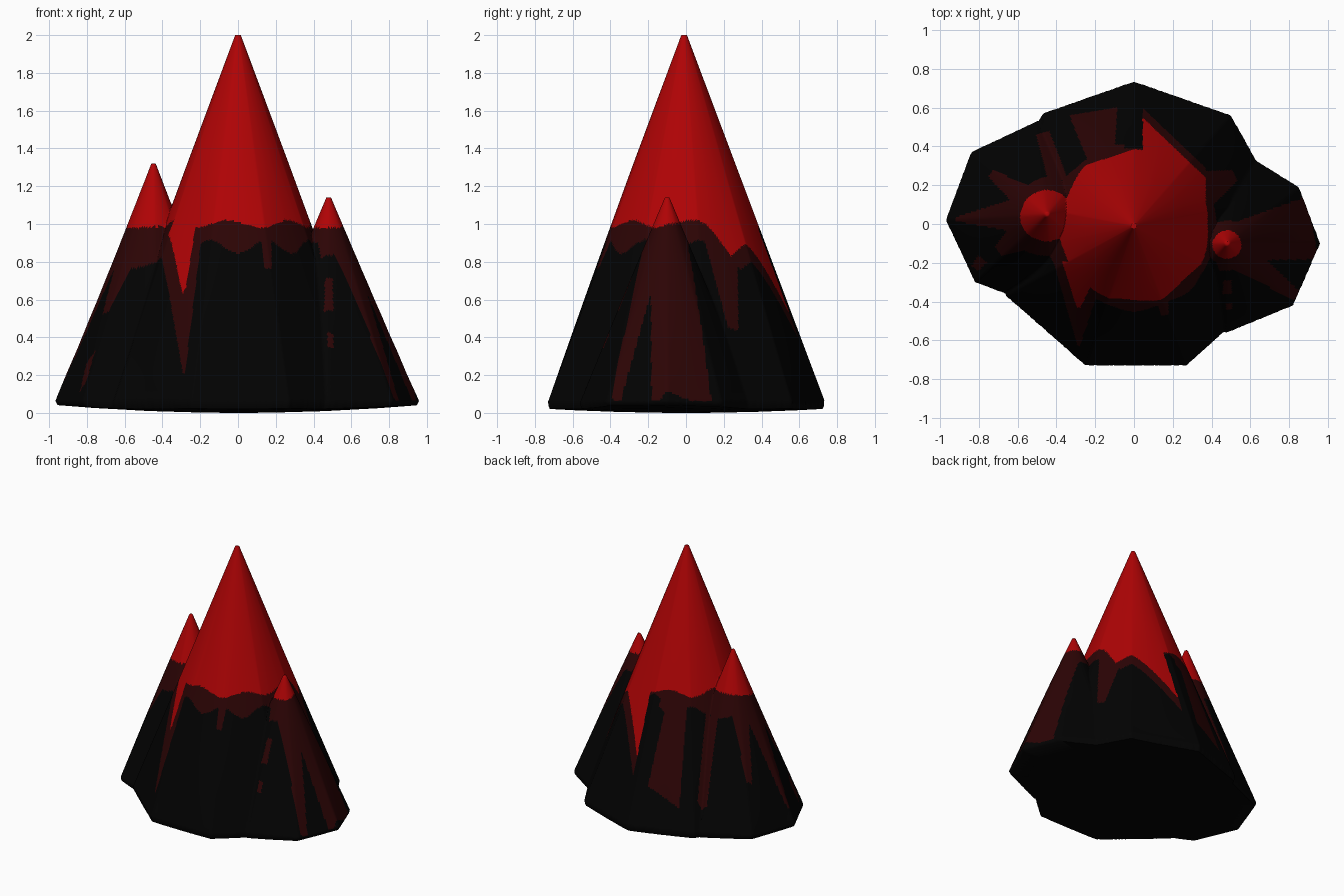
import bpy, bmesh, math

if "Cube" in bpy.data.objects:
    bpy.data.objects.remove(bpy.data.objects["Cube"])

RIM = 0.06            # height of the lower rim
SEG, RINGS = 480, 190

# Each peak: apex x, y, z, mean base radius and base corners (counter-clockwise)
PEAKS = [
    ((0, -0.01, 2.04), .745, [(.74, .13), (.5, .56), (0, .735), (-.47, .57), (-.74, .13),
                              (-.66, -.37), (-.25, -.73), (.27, -.73), (.66, -.38)]),
    ((-.447, .05, 1.35), .5, [(.04, .09), (-.13, .43), (-.5, .53), (-.84, .37),
                              (-.97, .02), (-.82, -.3), (-.42, -.45), (-.08, -.27)]),
    ((.48, -.1, 1.17), .47, [(.96, -.1), (.85, .19), (.56, .37), (.2, .28),
                             (.02, -.1), (.15, -.43), (.48, -.56), (.82, -.42)]),
]


def slopes(apex, base):
    """Plane coefficients so that height = apex z - (a*dx + b*dy)."""
    out = []
    for (x0, y0), (x1, y1) in zip(base, base[1:] + base[:1]):
        nx, ny = y1 - y0, x0 - x1
        k = (apex[2] - RIM) / (nx * (x0 - apex[0]) + ny * (y0 - apex[1]))
        out.append((nx * k, ny * k))
    return out


PLANES = [(apex, rad, slopes(apex, base)) for apex, rad, base in PEAKS]


def peak_height(x, y, apex, rad, planes):
    """Faceted pyramid that turns into a rounder cone towards its tip."""
    dx, dy = x - apex[0], y - apex[1]
    z = apex[2] - max(p * dx + q * dy for p, q in planes)
    cone = apex[2] - (apex[2] - RIM) / rad * math.hypot(dx, dy)
    w = .75 * min(1, max(0, (z - .1) / (.6 * apex[2])))
    return min(z + (cone - z) * w, apex[2] - .03)


def height(x, y):
    return min(2.0, max(peak_height(x, y, *p) for p in PLANES))


def rim_radius(c, s):
    r = 1.05
    while height(r * c, r * s) < RIM:
        r -= 0.003
    return r


# Lava runs seen from above: start xy, end xy, start and end half width
RED_RUNS = [
    (-.27, -.2, -.285, -.43, .10, .01),
]
DARK_RUNS = [
    (-.275, -.2, -.285, -.63, .14, .005),
    (.48, -.1, .92, -.02, .09, .165),
    (.5, -.13, .84, -.37, .09, .025),
    (.36, .18, .52, .25, .10, .03),
    (-.17, .34, -.21, .58, .07, .125),
    (-.39, .22, -.47, .47, .05, .035),
    (-.55, .13, -.74, .26, .07, .02),
    (-.52, .05, -.92, .025, .11, .01),
    (-.52, -.02, -.70, -.14, .10, .03),
    (-.78, -.18, -.82, -.23, .03, .02),
    (.14, -.36, .16, -.47, .035, .02),
    (.47, -.16, .47, -.24, .06, .03),
    (.48, -.29, .48, -.36, .02, .025),
    (.49, -.41, .49, -.44, .015, .015),
]


def in_run(x, y, run):
    ax, ay, bx, by, w0, w1 = run
    dx, dy = bx - ax, by - ay
    L = math.hypot(dx, dy)
    t = ((x - ax) * dx + (y - ay) * dy) / (L * L)
    d = abs((x - ax) * dy - (y - ay) * dx) / L
    return 0 <= t <= 1 and d < w0 + (w1 - w0) * t


def colour_index(p):
    x, y, z = p
    th = math.atan2(y, x)
    if z > 1.0 + .02 * math.sin(7 * th + 1):
        return 0
    if -.05 < x < .045 and y > .39:            # bare rock slot at the back
        return 2
    spill = .59 - .95 * x - y                  # big spill at the back right
    if .045 <= x < .37 and y > .1 and spill > 0:
        return 0
    if any(in_run(x, y, r) for r in RED_RUNS):
        return 0
    if .045 <= x < .37 and y > .1 and spill > -.05:
        return 1
    limit = .79 if x < -.38 and y < .1 else .88
    if z > limit + .035 * math.sin(9 * th) or any(in_run(x, y, r) for r in DARK_RUNS):
        return 1
    return 2


def material(name, rgb):
    m = bpy.data.materials.new(name)
    m.diffuse_color = (*rgb, 1)
    m.use_nodes = True
    m.node_tree.nodes["Principled BSDF"].inputs["Base Color"].default_value = m.diffuse_color
    return m


# Mountain surface: polar grid over the three merged peaks, plus rounded underside
bm = bmesh.new()
dirs = [(math.cos(2 * math.pi * i / SEG), math.sin(2 * math.pi * i / SEG)) for i in range(SEG)]
radii = [rim_radius(c, s) for c, s in dirs]


def ring(f, zfun):
    out = []
    for (c, s), R in zip(dirs, radii):
        x, y = c * R * f, s * R * f
        out.append(bm.verts.new((x, y, zfun(x, y))))
    return out


def underside(x, y):
    return .045 * x * x + .04 * y * y


rings = [ring(j / RINGS, height) for j in range(1, RINGS + 1)]
rings.append(ring(.998, lambda x, y: underside(x, y) + .016))
rings += [ring(f, underside) for f in (.988, .8, .5, .2)]
top = bm.verts.new((0, 0, 2))
bottom = bm.verts.new((0, 0, 0))
for i in range(SEG):
    k = (i + 1) % SEG
    bm.faces.new((top, rings[0][i], rings[0][k]))
    bm.faces.new((bottom, rings[-1][k], rings[-1][i]))
    for a, b in zip(rings, rings[1:]):
        bm.faces.new((a[i], b[i], b[k], a[k]))

# Colour by height and lava runs; underside stays rock
bm.normal_update()
for f in bm.faces:
    f.material_index = colour_index(f.calc_center_median()) if f.normal.z > .02 else 2

me = bpy.data.meshes.new("mountain")
bm.to_mesh(me)
bm.free()
mountain = bpy.data.objects.new("mountain", me)
bpy.context.collection.objects.link(mountain)
for m in (material("bright_red", (.43, .001, .0015)),
          material("dark_red", (.025, .0012, .0014)),
          material("black_rock", (.0007, .0007, .0007))):
    me.materials.append(m)

bpy.context.view_layer.objects.active = mountain
mountain.select_set(True)
bpy.ops.object.shade_smooth_by_angle(angle=math.radians(60))
